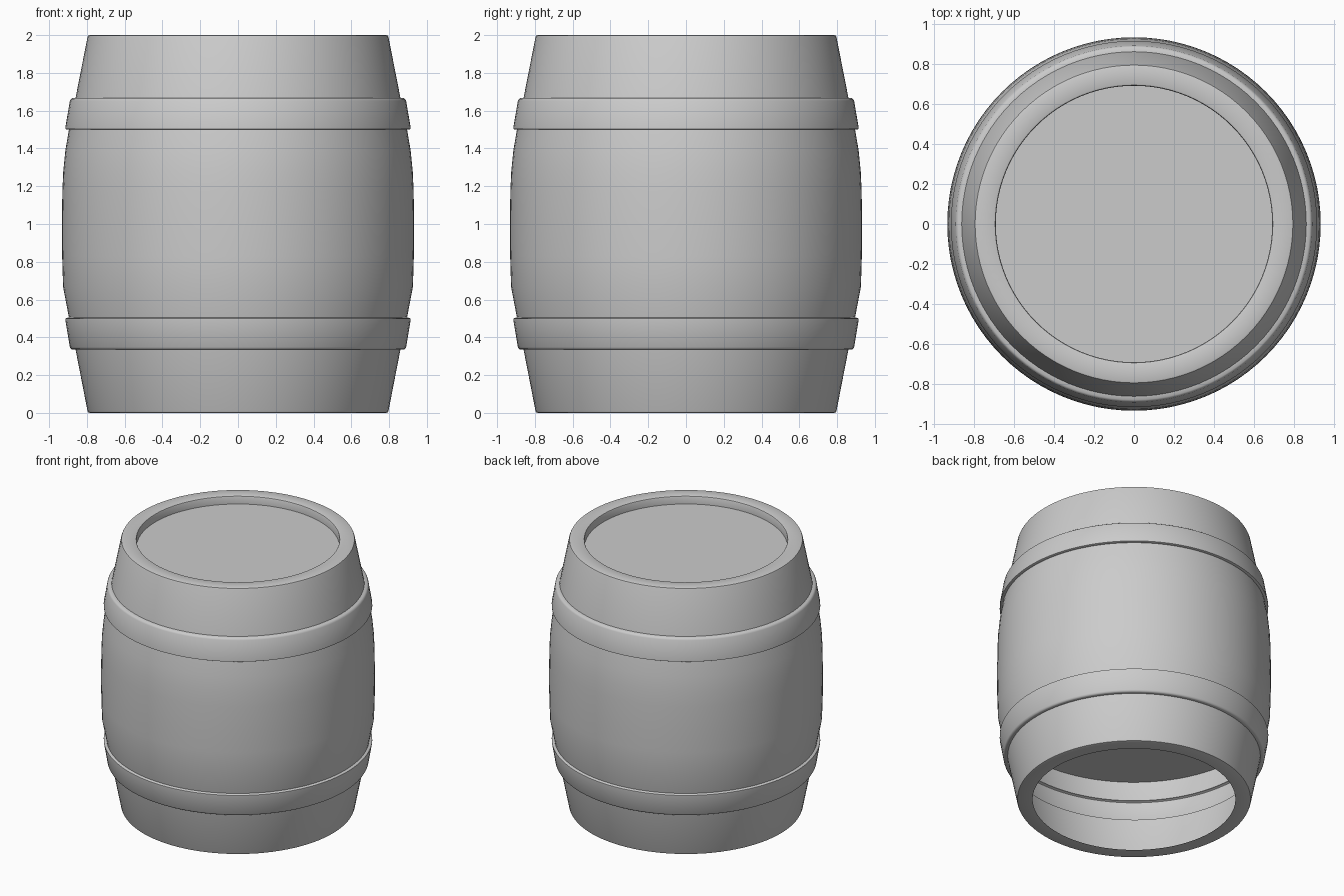
import bpy, bmesh, math

if "Cube" in bpy.data.objects:
    bpy.data.objects.remove(bpy.data.objects["Cube"])

SEG = 96


def lathe(name, profile):
    """Spin an (r, z) profile around the z axis."""
    bm = bmesh.new()
    verts = [bm.verts.new((r, 0, z)) for r, z in profile]
    edges = [bm.edges.new(p) for p in zip(verts, verts[1:])]
    bmesh.ops.spin(bm, geom=verts + edges, cent=(0, 0, 0), axis=(0, 0, 1),
                   angle=math.tau, steps=SEG, use_duplicate=False)
    bmesh.ops.remove_doubles(bm, verts=bm.verts, dist=0.0003)
    bmesh.ops.recalc_face_normals(bm, faces=bm.faces)
    mesh = bpy.data.meshes.new(name)
    bm.to_mesh(mesh)
    bm.free()
    obj = bpy.data.objects.new(name, mesh)
    bpy.context.collection.objects.link(obj)
    bpy.ops.object.select_all(action='DESELECT')
    obj.select_set(True)
    bpy.context.view_layer.objects.active = obj
    bpy.ops.object.shade_smooth_by_angle(angle=math.radians(35))
    return obj


# Shell: open bottom rim, two raised hoops, bulging staves, recessed lid
bottom_rim = [(0.69, 0), (0.785, 0), (0.793, 0.003), (0.797, 0.012)]
lower_hoop = [(0.86, 0.335), (0.878, 0.335), (0.885, 0.339), (0.89, 0.348),
              (0.914, 0.49), (0.914, 0.499), (0.907, 0.503), (0.895, 0.505)]
staves = [(0.926, 0.667), (0.931, 0.83), (0.932, 1.0), (0.93, 1.17),
          (0.925, 1.28), (0.914, 1.39), (0.895, 1.5)]
upper_hoop = [(0.908, 1.5), (0.914, 1.503), (0.914, 1.512), (0.89, 1.652),
              (0.885, 1.661), (0.878, 1.666), (0.86, 1.668)]
top_rim = [(0.797, 1.988), (0.793, 1.997), (0.785, 2.0), (0.70, 2.0),
           (0.693, 1.997), (0.69, 1.99)]
lid = [(0.69, 1.94), (0, 1.94)]
lathe("barrel_shell", bottom_rim + lower_hoop + staves + upper_hoop + top_rim + lid)

# Flat partition inside, seen through the open bottom
bpy.ops.mesh.primitive_circle_add(vertices=SEG, radius=0.925, fill_type='NGON',
                                  location=(0, 0, 0.667))
bpy.context.object.name = "inner_partition"
